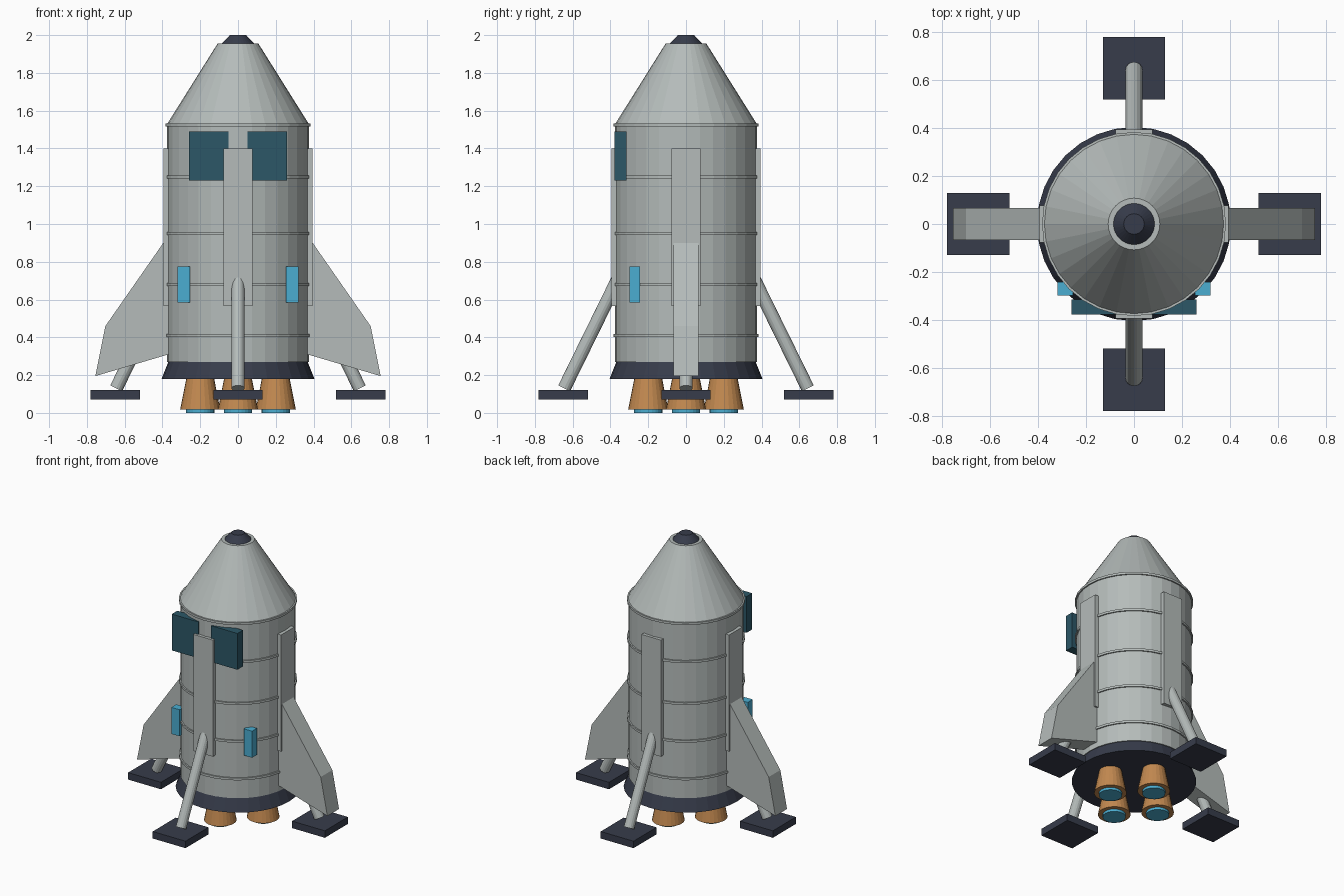
import bpy, bmesh, math
from mathutils import Vector, Matrix

cube = bpy.data.objects.get("Cube")
if cube:
    bpy.data.objects.remove(cube, do_unlink=True)


def material(name, rgb):
    m = bpy.data.materials.new(name)
    m.use_nodes = True
    m.diffuse_color = (*rgb, 1)
    m.node_tree.nodes["Principled BSDF"].inputs["Base Color"].default_value = (*rgb, 1)
    return m


hull = material("hull grey", (0.46, 0.50, 0.49))
dark = material("dark slate", (0.038, 0.045, 0.07))
copper = material("copper", (0.54, 0.25, 0.08))
glass = material("dark teal", (0.025, 0.095, 0.135))
glow = material("light blue", (0.07, 0.42, 0.64))


def finish(name, bm, mat):
    bmesh.ops.recalc_face_normals(bm, faces=bm.faces)
    mesh = bpy.data.meshes.new(name)
    bm.to_mesh(mesh)
    bm.free()
    mesh.materials.append(mat)
    obj = bpy.data.objects.new(name, mesh)
    bpy.context.collection.objects.link(obj)
    return obj


def rod(name, a, b, r1, r2, mat, sides=32):
    """Cylinder or cone from point a to point b."""
    a, b = Vector(a), Vector(b)
    d = b - a
    bm = bmesh.new()
    turn = d.to_track_quat('Z', 'Y').to_matrix().to_4x4()
    bmesh.ops.create_cone(bm, cap_ends=True, segments=sides, radius1=r1, radius2=r2,
                          depth=d.length, matrix=Matrix.Translation((a + b) / 2) @ turn)
    return finish(name, bm, mat)


def upright(name, z1, z2, r1, r2, mat, x=0, y=0, sides=32):
    return rod(name, (x, y, z1), (x, y, z2), r1, r2, mat, sides)


def box(name, low, high, mat):
    low, high = Vector(low), Vector(high)
    bm = bmesh.new()
    bmesh.ops.create_cube(bm, size=1, matrix=Matrix.Translation((low + high) / 2)
                          @ Matrix.Diagonal((*(high - low), 1)))
    return finish(name, bm, mat)


def fin(name, outline, half):
    """Flat outline in the xz plane, extruded along y."""
    bm = bmesh.new()
    face = bm.faces.new([bm.verts.new((x, -half, z)) for x, z in outline])
    out = bmesh.ops.extrude_face_region(bm, geom=[face])["geom"]
    bmesh.ops.translate(bm, vec=(0, 2 * half, 0),
                        verts=[v for v in out if isinstance(v, bmesh.types.BMVert)])
    return finish(name, bm, hull)


# Hull stack
upright("body", 0.27, 1.53, 0.375, 0.375, hull)
upright("nose_cone", 1.53, 1.955, 0.375, 0.108, hull)
upright("nose_cap", 1.94, 2.0, 0.1, 0.043, dark)
upright("base_skirt", 0.18, 0.275, 0.405, 0.367, dark)
for i, z in enumerate((0.41, 0.68, 0.95, 1.25, 1.523)):
    upright(f"hull_ring_{i + 1}", z - 0.008, z + 0.008, 0.384, 0.384, hull)

# Four-way parts: side panels, landing legs, feet and engines
for i, side in enumerate(("left", "back", "right", "front")):
    spin = Matrix.Rotation(i * math.pi / 2, 4, 'Z')
    parts = [
        box(f"{side}_panel", (0.36, -0.077, 0.565), (0.395, 0.077, 1.4), hull),
        rod(f"{side}_leg", (0.355, 0, 0.72), (0.645, 0, 0.13), 0.035, 0.035, hull, 16),
        box(f"{side}_foot", (0.52, -0.13, 0.07), (0.78, 0.13, 0.12), dark),
        upright(f"{side}_nozzle", 0.018, 0.2, 0.106, 0.07, copper, x=0.2, sides=24),
        upright(f"{side}_nozzle_glow", 0, 0.03, 0.075, 0.075, glow, x=0.2, sides=24),
    ]
    for p in parts:
        p.data.transform(spin)

# Mirrored parts: fins, windows and lamps
for side, s in (("left", 1), ("right", -1)):
    pair = [
        fin(f"{side}_fin", [(0.35, 0.965), (0.702, 0.46), (0.755, 0.195), (0.35, 0.315)], 0.066),
        box(f"{side}_window", (0.05, -0.378, 1.23), (0.26, -0.315, 1.49), glass),
        box(f"{side}_lamp", (0.255, -0.298, 0.585), (0.32, -0.243, 0.775), glow),
    ]
    if s < 0:
        for p in pair:
            p.data.transform(Matrix.Diagonal((-1, 1, 1, 1)))
            p.data.flip_normals()
